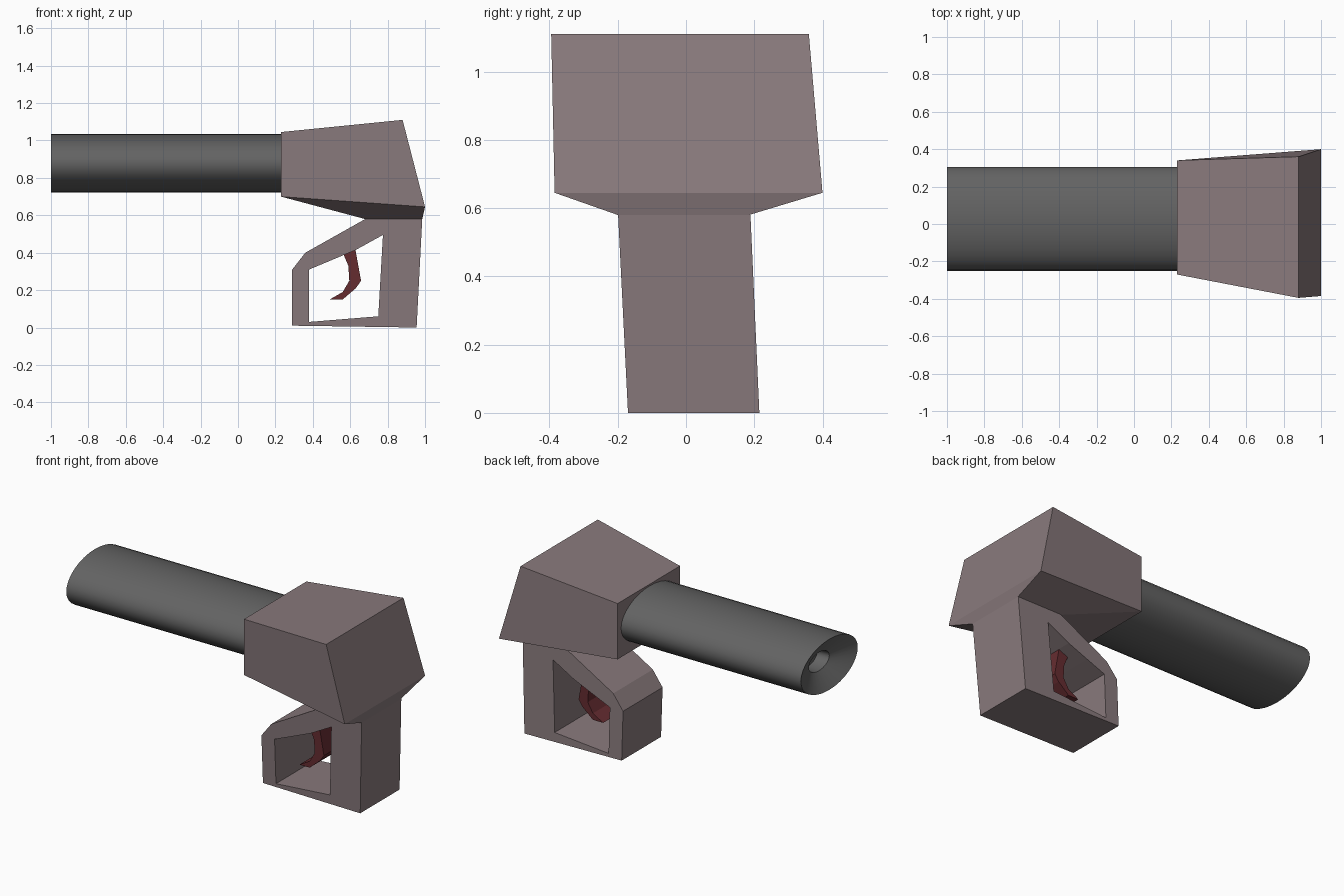
import bpy, math

if "Cube" in bpy.data.objects:
    bpy.data.objects.remove(bpy.data.objects["Cube"])


def material(name, rgb):
    m = bpy.data.materials.new(name)
    m.diffuse_color = (*rgb, 1)
    m.use_nodes = True
    m.node_tree.nodes["Principled BSDF"].inputs["Base Color"].default_value = m.diffuse_color
    return m


def make(name, verts, faces, mat):
    mesh = bpy.data.meshes.new(name)
    mesh.from_pydata(verts, [], faces)
    mesh.materials.append(mat)
    ob = bpy.data.objects.new(name, mesh)
    bpy.context.collection.objects.link(ob)
    bpy.context.view_layer.objects.active = ob
    ob.select_set(True)
    bpy.ops.object.mode_set(mode='EDIT')
    bpy.ops.mesh.select_all(action='SELECT')
    bpy.ops.mesh.normals_make_consistent(inside=False)
    bpy.ops.object.mode_set(mode='OBJECT')
    return ob


def stack(rings):
    """Join equal-length rings in order and cap both ends."""
    n = len(rings[0])
    faces = [(k * n + i, k * n + (i + 1) % n, (k + 1) * n + (i + 1) % n, (k + 1) * n + i)
             for k in range(len(rings) - 1) for i in range(n)]
    faces += [tuple(range(n)), tuple(range((len(rings) - 1) * n, len(rings) * n))]
    return [v for r in rings for v in r], faces


casing = material("casing_mauve", (0.25, 0.195, 0.203))
metal = material("dark_metal", (0.125, 0.125, 0.125))
red = material("trigger_red", (0.13, 0.025, 0.03))

# Tapered body with a sloped underside
body = stack([
    [(0.23, -0.27, 1.045), (0.23, 0.34, 1.045), (0.88, 0.36, 1.11), (0.88, -0.395, 1.11)],
    [(0.23, -0.27, 0.70), (0.23, 0.34, 0.70), (1.0, 0.40, 0.645), (1.0, -0.385, 0.645)],
    [(0.68, -0.20, 0.58), (0.68, 0.185, 0.58), (0.985, 0.185, 0.58), (0.985, -0.20, 0.58)],
])
make("body", *body, casing)

# Flattened barrel with a conical muzzle and a blind bore
SIDES = 32
rings = []
for x, s in ((0.25, 1), (-1.0, 1), (-0.93, 0.36), (-0.85, 0.34)):
    rings.append([(x, 0.028 + 0.278 * s * math.cos(2 * math.pi * i / SIDES),
                   0.878 + 0.157 * s * math.sin(2 * math.pi * i / SIDES))
                  for i in range(SIDES)])
barrel = make("barrel", *stack(rings), metal)
bpy.ops.object.select_all(action='DESELECT')
barrel.select_set(True)
bpy.context.view_layer.objects.active = barrel
bpy.ops.object.shade_smooth_by_angle(angle=math.radians(30))

# Grip and finger guard as one closed frame
outer = [(0.985, 0.58), (0.68, 0.58), (0.36, 0.40), (0.29, 0.31), (0.29, 0.01), (0.955, 0.0)]
inner = [(0.775, 0.495), (0.63, 0.415), (0.50, 0.36), (0.38, 0.31), (0.38, 0.03), (0.75, 0.06)]


def near(p):
    return (p[0], -0.17 - 0.05 * p[1], p[1])


def far(p):
    return (p[0], 0.215 - 0.045 * p[1], p[1])


n = len(outer)
verts = [f(p) for f, loop in ((near, outer), (far, outer), (far, inner), (near, inner)) for p in loop]
faces = [(k * n + i, k * n + (i + 1) % n, (k + 1) % 4 * n + (i + 1) % n, (k + 1) % 4 * n + i)
         for k in range(4) for i in range(n)]
make("grip_and_guard", verts, faces, casing)

# Hooked trigger
hook = [(0.56, 0.40), (0.625, 0.43), (0.658, 0.25), (0.63, 0.21), (0.56, 0.15),
        (0.49, 0.15), (0.56, 0.19), (0.595, 0.25), (0.59, 0.33)]
make("trigger", *stack([[(x, y, z) for x, z in hook] for y in (-0.10, 0.11)]), red)
